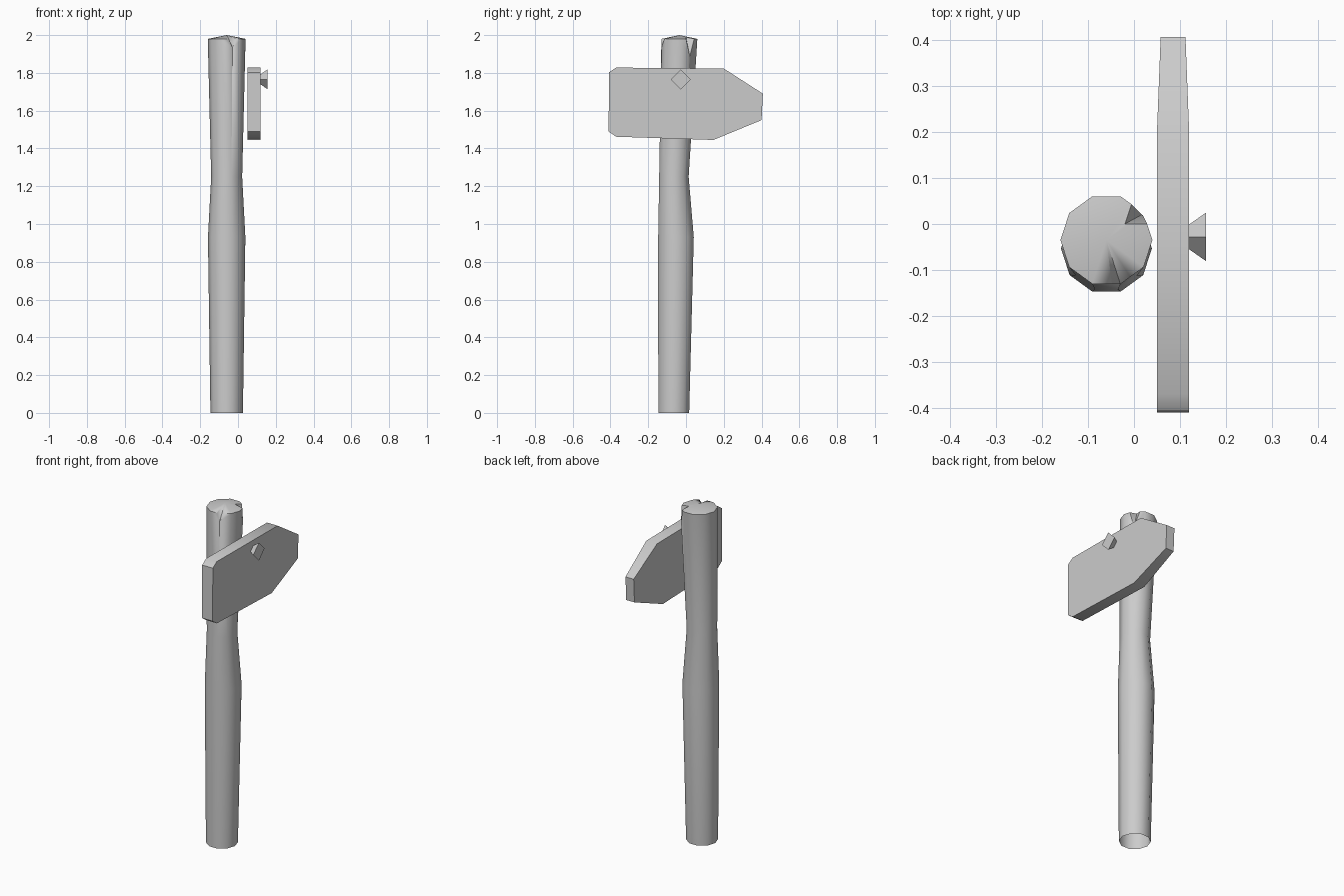
import bpy, bmesh, math
from mathutils import Vector

if "Cube" in bpy.data.objects:
    bpy.data.objects.remove(bpy.data.objects["Cube"], do_unlink=True)

grey = bpy.data.materials.new("plain grey")
grey.use_nodes = True
colour = (0.6, 0.6, 0.6, 1)
grey.diffuse_color = colour
grey.node_tree.nodes["Principled BSDF"].inputs["Base Color"].default_value = colour


def make(name, bm):
    """Turn a bmesh into a grey object, smooth across shallow edges only."""
    bmesh.ops.recalc_face_normals(bm, faces=bm.faces)
    mesh = bpy.data.meshes.new(name)
    bm.to_mesh(mesh)
    bm.free()
    obj = bpy.data.objects.new(name, mesh)
    bpy.context.collection.objects.link(obj)
    mesh.materials.append(grey)
    bpy.ops.object.select_all(action="DESELECT")
    bpy.context.view_layer.objects.active = obj
    obj.select_set(True)
    bpy.ops.object.shade_smooth_by_angle(angle=math.radians(42))
    return obj


def loft(rings):
    """Bridge rings of equal point count, leaving the ends open."""
    bm = bmesh.new()
    rows = [[bm.verts.new(p) for p in ring] for ring in rings]
    n = len(rows[0])
    for a, b in zip(rows, rows[1:]):
        for i in range(n):
            j = (i + 1) % n
            bm.faces.new((a[i], a[j], b[j], b[i]))
    return bm, rows


# Handle: ten-sided shaft with a swollen grip and a low domed top
SIDES = 10
AXIS_X = -0.06
sections = [(0, -0.065, 0.086), (0.93, -0.053, 0.099),
            (1.25, -0.064, 0.082), (1.98, -0.035, 0.1)]
rings = [[(AXIS_X + r * math.cos(math.tau * i / SIDES),
           cy + r * math.sin(math.tau * i / SIDES), z) for i in range(SIDES)]
         for z, cy, r in sections]
bm, rows = loft(rings)
peak = bm.verts.new((AXIS_X, -0.035, 2.0))
for i in range(SIDES):
    bm.faces.new((rows[-1][i], rows[-1][(i + 1) % SIDES], peak))
bm.faces.new(rows[0])
handle = make("handle", bm)


# Splits: wedges cut from the top, running from an inner tip out past the rim
def cut_split(tip, side_a, side_b, low):
    bm = bmesh.new()
    tip, a, b, low = (Vector(p) for p in (tip, side_a, side_b, low))
    out = [tip + (p - tip) * 1.3 for p in (a, b, low)]
    up = Vector((0, 0, 0.1))
    points = [tip, *out, tip + up, out[0] + up, out[1] + up]
    bmesh.ops.convex_hull(bm, input=[bm.verts.new(p) for p in points])
    cutter = make("split_cutter", bm)
    cutter.hide_render = True
    mod = handle.modifiers.new("split", "BOOLEAN")
    mod.operation, mod.solver, mod.object = "DIFFERENCE", "EXACT", cutter
    bpy.context.view_layer.objects.active = handle
    bpy.ops.object.modifier_apply(modifier=mod.name)
    bpy.data.objects.remove(cutter, do_unlink=True)


cut_split((-0.06, -0.035, 2.0), (-0.048, -0.13, 1.98), (-0.008, -0.115, 1.98), (-0.03, -0.13, 1.935))
cut_split((-0.02, 0, 1.99), (-0.005, 0.045, 1.98), (0.032, 0, 1.98), (0.02, 0.022, 1.88))

# Leave the foot of the handle open
bm = bmesh.new()
bm.from_mesh(handle.data)
foot = [f for f in bm.faces if f.calc_center_median().z < 0.001]
bmesh.ops.delete(bm, geom=foot, context="FACES_ONLY")
bm.to_mesh(handle.data)
bm.free()

# Head: flat slab beside the handle, thinner toward its pointed end
outline = [(-0.41, 1.49), (-0.37, 1.462), (0.145, 1.445), (0.4, 1.55),
           (0.407, 1.69), (0.2, 1.823), (-0.37, 1.828), (-0.407, 1.803)]
slab = [[(0.085 + s * (0.027 if y > 0.3 else 0.035), y, z) for y, z in outline]
        for s in (-1, 1)]
bm, rows = loft(slab)
for row in rows:
    bm.faces.new(row)
make("head", bm)

# Peg: flared diamond stud on the outer side of the head
diamond = [[(x, -0.028 + h * math.cos(math.pi * k / 2), 1.766 + h * math.sin(math.pi * k / 2))
            for k in range(4)] for x, h in ((0.12, 0.027), (0.157, 0.053))]
bm, rows = loft(diamond)
for row in rows:
    bm.faces.new(row)
make("peg", bm)
